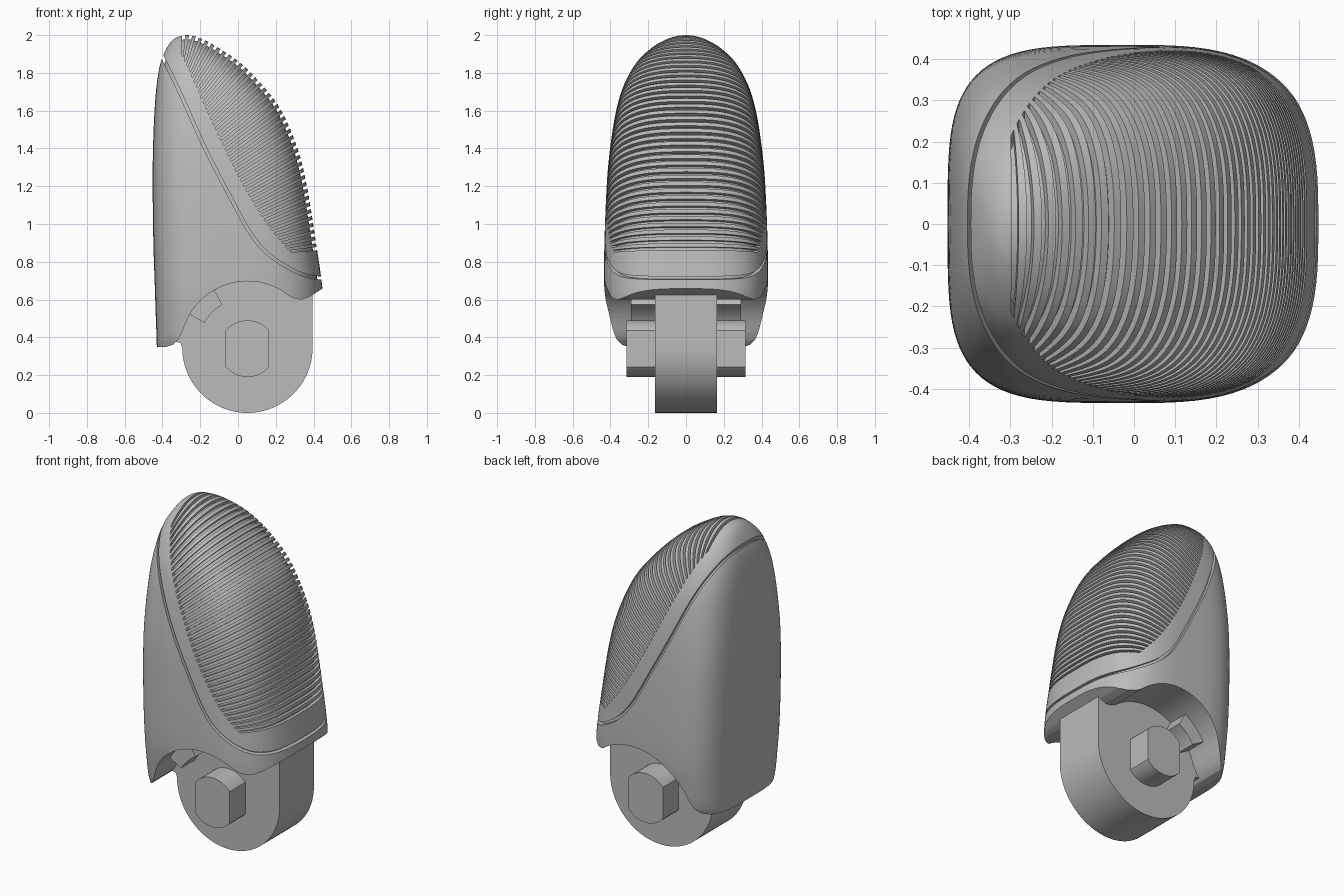
import bpy, bmesh, math
from mathutils import Vector

cube = bpy.data.objects.get("Cube")
if cube:
    bpy.data.objects.remove(cube, do_unlink=True)

# One plain grey material
grey = bpy.data.materials.new("plain_grey")
grey.use_nodes = True
GREY = (0.5, 0.5, 0.5, 1)
grey.diffuse_color = GREY
grey.node_tree.nodes["Principled BSDF"].inputs["Base Color"].default_value = GREY


def smooth_path(keys, steps):
    """Catmull-Rom curve through tuples of any length."""
    k = [Vector(p) for p in keys]
    k = [k[0]] + k + [k[-1]]
    out = []
    for i in range(1, len(k) - 2):
        a, b, c, d = k[i - 1:i + 3]
        for j in range(steps):
            t = j / steps
            out.append(0.5 * (2 * b + (c - a) * t + (2 * a - 5 * b + 4 * c - d) * t ** 2
                              + (3 * b - a - 3 * c + d) * t ** 3))
    return out + [k[-1]]


def along(path, t):
    """Point at length fraction t of a polyline."""
    lens = [(q - p).length for p, q in zip(path, path[1:])]
    s = t * sum(lens)
    for p, q, length in zip(path, path[1:], lens):
        if s <= length:
            return p.lerp(q, s / length)
        s -= length
    return path[-1].copy()


def arc(cx, cz, r, a0, a1, n):
    angles = [math.radians(a0 + (a1 - a0) * i / n) for i in range(n + 1)]
    return [(cx + r * math.cos(a), cz + r * math.sin(a)) for a in angles]


def finish(name, bm):
    bmesh.ops.recalc_face_normals(bm, faces=bm.faces[:])
    mesh = bpy.data.meshes.new(name)
    bm.to_mesh(mesh)
    bm.free()
    ob = bpy.data.objects.new(name, mesh)
    bpy.context.collection.objects.link(ob)
    mesh.materials.append(grey)
    return ob


def prism(name, outlines, y_ranges):
    """Extrude x-z outlines along y."""
    bm = bmesh.new()
    for y0, y1 in y_ranges:
        for pts in outlines:
            face = bm.faces.new([bm.verts.new((p[0], y0, p[1])) for p in pts])
            ext = bmesh.ops.extrude_face_region(bm, geom=[face])["geom"]
            verts = [v for v in ext if isinstance(v, bmesh.types.BMVert)]
            bmesh.ops.translate(bm, verts=verts, vec=(0, y1 - y0, 0))
    return finish(name, bm)


def spow(v, e):
    return math.copysign(abs(v) ** e, v)


# Shell sections: height, back x, front x, half width, roundness exponent
SECTIONS = [
    (0.30, -0.425, 0.46, 0.36, 4), (0.355, -0.43, 0.46, 0.385, 4),
    (0.40, -0.431, 0.458, 0.404, 4), (0.50, -0.435, 0.455, 0.418, 4),
    (0.66, -0.44, 0.447, 0.433, 4), (0.90, -0.448, 0.413, 0.432, 4),
    (1.20, -0.452, 0.365, 0.42, 4), (1.40, -0.45, 0.315, 0.402, 3.8),
    (1.60, -0.442, 0.23, 0.37, 3.5), (1.74, -0.43, 0.125, 0.327, 3.2),
    (1.855, -0.41, 0.01, 0.262, 2.9), (1.93, -0.378, -0.10, 0.185, 2.5),
    (1.975, -0.345, -0.18, 0.11, 2.2), (1.995, -0.305, -0.235, 0.05, 2),
    (2.0, -0.274, -0.266, 0.008, 2)]


def loft(name, inset=0.0, segs=96):
    bm = bmesh.new()
    rings = []
    for z, x0, x1, hy, n in smooth_path(SECTIONS, 5):
        ring = []
        for i in range(segs):
            a = 2 * math.pi * i / segs
            c, s = math.cos(a), math.sin(a)
            e = 2 / (2 + (n - 2) * 0.5 if c > 0 else n)
            ring.append(bm.verts.new(((x0 + x1) / 2 + (x1 - x0) / 2 * spow(c, e),
                                      hy * spow(s, e), z)))
        rings.append(ring)
    for r, q in zip(rings, rings[1:]):
        for i in range(segs):
            j = (i + 1) % segs
            bm.faces.new((r[i], r[j], q[j], q[i]))
    bm.faces.new(rings[0][::-1])
    bm.faces.new(rings[-1])
    bmesh.ops.recalc_face_normals(bm, faces=bm.faces[:])
    bm.normal_update()
    if inset:
        moves = [(v, v.normal.copy()) for v in bm.verts]
        for v, normal in moves:
            v.co -= normal * inset
    return finish(name, bm)


def cut(ob, cutter):
    mod = ob.modifiers.new("cut", "BOOLEAN")
    mod.operation = "DIFFERENCE"
    mod.solver = "EXACT"
    mod.object = cutter
    bpy.context.view_layer.update()
    dg = bpy.context.evaluated_depsgraph_get()
    mesh = bpy.data.meshes.new_from_object(ob.evaluated_get(dg))
    ob.modifiers.clear()
    ob.data = mesh


# Fingertip shell, with an inner core that forms the floors of the grooves
shell = loft("fingertip_shell")
core = loft("groove_floor_core", inset=0.022)

# Underside hollow around the hinge
HX, HZ = 0.05, 0.345
hollow = ([(-0.6, 0.35), (-0.38, 0.35), (-0.345, 0.36), (-0.315, 0.39), (-0.295, 0.43)]
          + arc(HX, HZ, 0.352, 159, 50, 32)
          + [(0.305, 0.603), (0.34, 0.6), (0.38, 0.615), (0.45, 0.66), (0.6, 0.76),
             (0.6, -0.2), (-0.6, -0.2)])
hollow_cutter = prism("hollow_cutter", [hollow], [(-0.6, 0.6)])

# Fan of grip grooves between the pad border and the front outline
border = smooth_path([(-0.3, 1.9), (-0.27, 1.84), (-0.12, 1.505), (0.037, 1.19),
                      (0.17, 0.98), (0.29, 0.84)], 8)
outline = smooth_path([(-0.3, 2.0), (-0.2, 1.985), (-0.13, 1.95), (0.01, 1.855),
                       (0.125, 1.74), (0.23, 1.6), (0.315, 1.4), (0.365, 1.2),
                       (0.4, 1.0), (0.42, 0.845)], 8)
GROOVES = 40
slots = []
for k in range(GROOVES):
    t0 = (k + 0.1) / GROOVES
    t1 = t0 + 0.45 / GROOVES
    b0, b1 = along(border, t0), along(border, t1)
    s0, s1 = along(outline, t0), along(outline, t1)
    slots.append([b0, s0 + (s0 - b0).normalized() * 0.1,
                  s1 + (s1 - b1).normalized() * 0.1, b1])
groove_cutter = prism("groove_cutter", slots, [(-0.6, 0.6)])

# Parting seam sweeping from the tip to the lower front lip
seam = smooth_path([(-0.47, 2.02), (-0.39, 1.865), (-0.305, 1.69), (-0.174, 1.4),
                    (-0.05, 1.16), (0.063, 0.955), (0.15, 0.85), (0.247, 0.78),
                    (0.35, 0.73), (0.45, 0.712), (0.56, 0.70)], 6)
left, right = [], []
for i, p in enumerate(seam):
    d = (seam[min(i + 1, len(seam) - 1)] - seam[max(i - 1, 0)]).normalized() * 0.008
    side = Vector((-d.y, d.x))
    left.append(p + side)
    right.append(p - side)
seam_cutter = prism("seam_cutter", [left + right[::-1]], [(-0.6, 0.6)])

for tool in (groove_cutter, seam_cutter, hollow_cutter):
    cut(shell, tool)
hollow_cutter.location.z = 0.012
cut(core, hollow_cutter)
for tool in (groove_cutter, seam_cutter, hollow_cutter):
    bpy.data.objects.remove(tool, do_unlink=True)

# Hinge knuckle, blended into the shell at the back
knuckle = prism("hinge_knuckle",
                [arc(HX, HZ, 0.345, 180, 360, 48)
                 + [(0.395, 0.67), (0.3, 0.72), (-0.2, 0.72), (-0.36, 0.55),
                    (-0.36, 0.385), (-0.33, 0.375), (-0.305, 0.372)]],
                [(-0.165, 0.165)])

# Hinge pin: round top and bottom with two flat sides
flat = math.degrees(math.acos(0.115 / 0.15))
pin = prism("hinge_pin",
            [arc(HX, 0.34, 0.15, flat, 180 - flat, 14)
             + arc(HX, 0.34, 0.15, 180 + flat, 360 - flat, 14)],
            [(-0.315, 0.315)])

# Stop lugs inside the hollow, either side of the knuckle
lugs = prism("stop_lugs",
             [arc(HX, HZ, 0.264, 120, 150, 10) + arc(HX, HZ, 0.38, 150, 120, 10)],
             [(-0.29, -0.15), (0.15, 0.29)])

# Smooth shading with crisp edges
for ob in (shell, core, knuckle, pin, lugs):
    bpy.ops.object.select_all(action="DESELECT")
    ob.select_set(True)
    bpy.context.view_layer.objects.active = ob
    bpy.ops.object.shade_smooth_by_angle(angle=math.radians(30))
